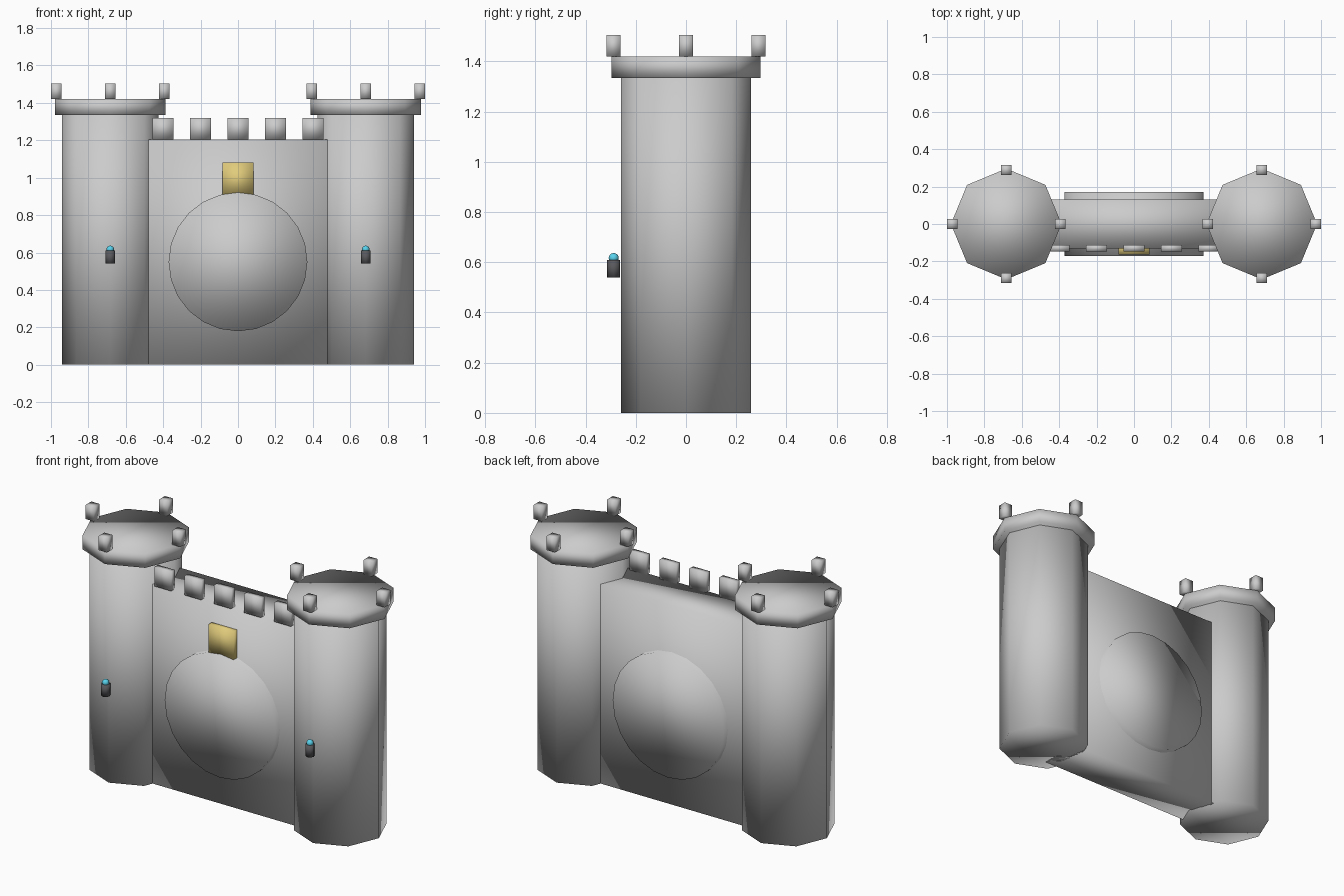
import bpy, math

if "Cube" in bpy.data.objects:
    bpy.data.objects.remove(bpy.data.objects["Cube"])


def material(name, color):
    m = bpy.data.materials.new(name)
    m.diffuse_color = color
    m.use_nodes = True
    m.node_tree.nodes["Principled BSDF"].inputs["Base Color"].default_value = m.diffuse_color
    return m


gold = material("gold", (0.75, 0.6, 0.2, 1))
cyan = material("cyan", (0.1, 0.65, 0.85, 1))
dark = material("dark_metal", (0.1, 0.1, 0.11, 1))


def finish(name, mat=None):
    o = bpy.context.object
    o.name = name
    bpy.ops.object.shade_smooth()
    if mat:
        o.data.materials.append(mat)
    return o


def box(name, center, size, mat=None):
    bpy.ops.mesh.primitive_cube_add(size=1, location=center)
    bpy.context.object.scale = size
    bpy.ops.object.transform_apply(location=False, rotation=False, scale=True)
    return finish(name, mat)


def cylinder(name, center, radius, depth, sides, rot=(0, 0, 0), mat=None):
    bpy.ops.mesh.primitive_cylinder_add(vertices=sides, radius=radius, depth=depth,
                                        location=center, rotation=rot)
    return finish(name, mat)


# Wall between the towers, ends buried in them
box("wall", (0, 0, 0.6025), (1.12, 0.26, 1.205))

# Round gate passing through the wall
cylinder("gate_disc", (0, 0, 0.55), 0.371, 0.34, 24, (math.pi / 2, 0, 0))

# Gold keystone above the gate
box("keystone", (0, -0.137, 0.99), (0.168, 0.05, 0.18), gold)

# Battlements along the front edge of the wall
for i in range(5):
    box("wall_merlon", (-0.4 + 0.2 * i, -0.129, 1.2625), (0.112, 0.036, 0.115))

for sx in (-1, 1):
    x = sx * 0.683
    # Octagonal tower and overhanging cap
    cylinder("tower", (x, 0, 0.67), 0.258, 1.34, 8)
    cylinder("tower_cap", (x, 0, 1.3775), 0.296, 0.085, 8)
    # Four merlons on the cap corners
    for k in range(4):
        a = k * math.pi / 2
        box("tower_merlon", (x + 0.289 * math.cos(a), 0.289 * math.sin(a), 1.4625),
            (0.055, 0.055, 0.085))
    # Lantern with glowing bulb
    cylinder("lantern", (x, -0.288, 0.575), 0.026, 0.07, 8, mat=dark)
    bpy.ops.mesh.primitive_uv_sphere_add(segments=12, ring_count=8, radius=0.02,
                                         location=(x, -0.288, 0.617))
    finish("lantern_bulb", cyan)
